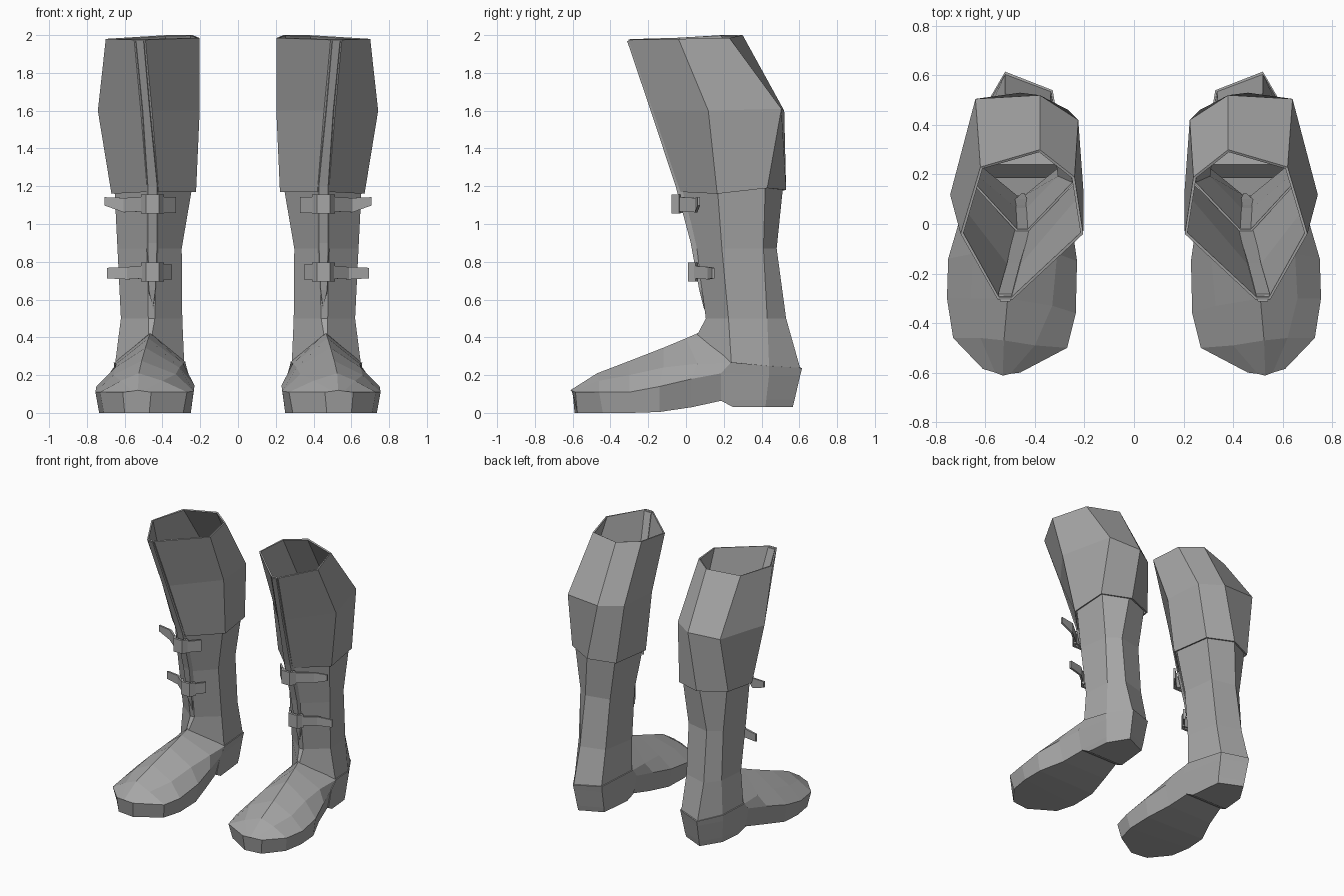
import bpy, bmesh
from mathutils import Vector

if "Cube" in bpy.data.objects:
    bpy.data.objects.remove(bpy.data.objects["Cube"])

# One plain grey leather
grey = bpy.data.materials.new("grey_leather")
grey.use_nodes = True
grey.diffuse_color = (0.38, 0.38, 0.38, 1)
bsdf = grey.node_tree.nodes["Principled BSDF"]
bsdf.inputs["Base Color"].default_value = (0.38, 0.38, 0.38, 1)
bsdf.inputs["Roughness"].default_value = 0.8


def loft(name, rings, cap_start=False, cap_end=False, thickness=0):
    """Skin closed rings of equal length, then mirror for the other boot."""
    bm = bmesh.new()
    rows = [[bm.verts.new(p) for p in ring] for ring in rings]
    n = len(rows[0])
    for a, b in zip(rows, rows[1:]):
        for i in range(n):
            j = (i + 1) % n
            bm.faces.new((a[i], a[j], b[j], b[i]))
    if cap_start:
        bm.faces.new(rows[0])
    if cap_end:
        bm.faces.new(rows[-1][::-1])
    bmesh.ops.recalc_face_normals(bm, faces=bm.faces)
    mesh = bpy.data.meshes.new(name)
    bm.to_mesh(mesh)
    bm.free()
    mesh.materials.append(grey)
    obj = bpy.data.objects.new(name, mesh)
    bpy.context.collection.objects.link(obj)
    if thickness:
        solid = obj.modifiers.new("thickness", 'SOLIDIFY')
        solid.thickness = thickness
        solid.offset = -1
    obj.modifiers.new("pair", 'MIRROR').use_axis[0] = True
    return obj


# Rings run: front inner, front outer, outer, outer back, back, inner back, inner
upper = [
    [(.49, -.305, 1.975), (.55, -.305, 1.975), (.70, -.04, 1.98), (.62, .23, 1.985),
     (.38, .30, 2.0), (.24, .19, 2.0), (.205, -.04, 1.985)],
    [(.455, -.175, 1.6), (.515, -.175, 1.6), (.742, .118, 1.6), (.64, .505, 1.61),
     (.38, .52, 1.6), (.225, .42, 1.6), (.203, .118, 1.6)],
    [(.42, -.03, 1.17), (.48, -.03, 1.17), (.67, .165, 1.16), (.655, .43, 1.19),
     (.46, .53, 1.18), (.265, .46, 1.17), (.222, .165, 1.17)],
]
loft("upper_shaft", upper, thickness=0.012)

lower = [
    [(.425, -.03, 1.21), (.475, -.03, 1.21), (.655, .165, 1.21), (.64, .42, 1.21),
     (.47, .515, 1.21), (.28, .445, 1.21), (.24, .165, 1.21)],
    [(.43, .055, .87), (.48, .055, .87), (.638, .19, .87), (.60, .41, .87),
     (.51, .48, .87), (.33, .44, .87), (.298, .19, .87)],
    [(.44, .105, .5), (.475, .105, .5), (.62, .225, .5), (.60, .43, .5),
     (.52, .53, .5), (.34, .48, .5), (.295, .225, .5)],
    [(.455, .06, .415), (.475, .06, .415), (.65, .24, .265), (.615, .44, .245),
     (.52, .605, .235), (.335, .535, .245), (.285, .24, .27)],
]
loft("lower_shaft", lower, thickness=0.01)

# Foot stations from toe to ankle: inner sole, edge, upper, ridge, outer upper, edge, sole
foot = [
    [(.47, -.59, 0), (.46, -.60, .11), (.50, -.605, .115), (.53, -.612, .12),
     (.56, -.60, .115), (.61, -.585, .11), (.60, -.575, 0)],
    [(.29, -.48, 0), (.27, -.50, .11), (.40, -.49, .17), (.525, -.47, .21),
     (.62, -.46, .17), (.73, -.46, .11), (.71, -.44, 0)],
    [(.25, -.34, 0), (.235, -.36, .115), (.33, -.33, .205), (.51, -.30, .275),
     (.66, -.30, .20), (.755, -.30, .11), (.735, -.29, 0)],
    [(.25, -.15, .005), (.23, -.15, .145), (.31, -.12, .24), (.49, -.12, .345),
     (.65, -.12, .24), (.75, -.14, .14), (.73, -.14, .005)],
    [(.29, .03, .03), (.255, .03, .18), (.29, .08, .26), (.475, 0, .395),
     (.645, .06, .26), (.70, .03, .18), (.66, .03, .03)],
    [(.32, .19, .065), (.28, .19, .21), (.28, .24, .27), (.465, .07, .425),
     (.655, .24, .265), (.65, .19, .21), (.62, .19, .065)],
]
loft("foot", foot, cap_start=True)

# Heel block
heel = [
    [(.32, .25, .03), (.345, .49, .03), (.51, .565, .03), (.60, .42, .03), (.615, .25, .03)],
    [(.31, .185, .065), (.34, .50, .07), (.512, .575, .07), (.605, .425, .07), (.63, .185, .065)],
    [(.28, .185, .21), (.333, .53, .2), (.518, .605, .2), (.618, .44, .2), (.655, .185, .21)],
    [(.278, .24, .272), (.328, .54, .248), (.52, .615, .238), (.622, .44, .248), (.658, .24, .268)],
]
loft("heel", heel, cap_start=True, cap_end=True)

# Front placket: height, inner x, outer x, front y
placket = [(1.97, .492, .548, -.312), (1.6, .46, .512, -.187), (1.2, .42, .485, -.055),
           (.9, .42, .485, .025), (.65, .43, .48, .07), (.55, .443, .452, .095)]
loft("front_placket",
     [[(a, y + .03, z), (a + .008, y, z), (b - .008, y, z), (b, y + .03, z)]
      for z, a, b, y in placket], cap_start=True, cap_end=True)


def strap(name, path, t=.014):
    """Flat band: path points are x, y, z and half height."""
    rings = []
    for i, (x, y, z, h) in enumerate(path):
        a, b = path[max(i - 1, 0)], path[min(i + 1, len(path) - 1)]
        along = Vector((b[0] - a[0], b[1] - a[1], 0)).normalized()
        out = Vector((-along.y, along.x, 0)) * t
        p, up = Vector((x, y, z)), Vector((0, 0, h))
        rings.append([p - up, p + up, p + up + out, p - up + out])
    loft(name, rings, cap_start=True, cap_end=True)


strap("upper_strap", [(.705, .075, 1.12, .022), (.60, .06, 1.10, .038), (.49, -.035, 1.105, .038),
                      (.42, -.05, 1.10, .042), (.34, .04, 1.10, .042)])
strap("lower_strap", [(.69, .15, .74, .028), (.58, .125, .74, .033), (.49, .045, .745, .033),
                      (.42, .04, .745, .04), (.36, .12, .745, .04)])

# Buckles over the placket
for name, y, z in (("upper_buckle", -.058, 1.105), ("lower_buckle", .03, .745)):
    strap(name, [(.495, y + .03, z, .05), (.48, y, z, .05), (.425, y, z, .05),
                 (.41, y + .03, z, .05)], t=.02)
